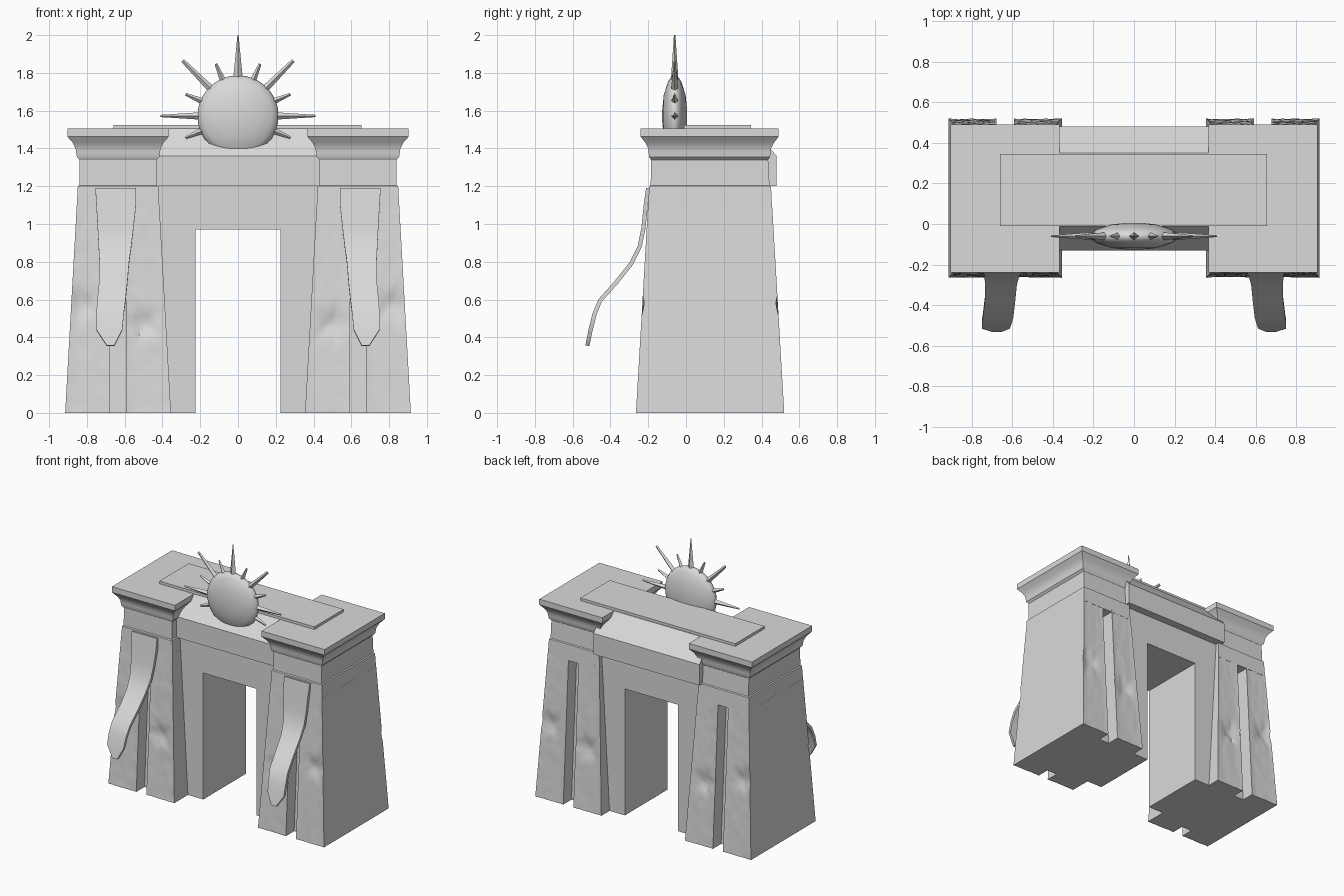
import bpy, bmesh, math, random
from mathutils import Vector

if "Cube" in bpy.data.objects:
    bpy.data.objects.remove(bpy.data.objects["Cube"])

random.seed(4)
stone = bpy.data.materials.new("grey stone")
stone.diffuse_color = (0.7, 0.7, 0.7, 1)
stone.use_nodes = True
stone.node_tree.nodes["Principled BSDF"].inputs["Base Color"].default_value = stone.diffuse_color


def finish(name, bm, angle=35):
    bmesh.ops.recalc_face_normals(bm, faces=bm.faces)
    me = bpy.data.meshes.new(name)
    bm.to_mesh(me)
    bm.free()
    ob = bpy.data.objects.new(name, me)
    bpy.context.collection.objects.link(ob)
    me.materials.append(stone)
    bpy.ops.object.select_all(action='DESELECT')
    ob.select_set(True)
    bpy.context.view_layer.objects.active = ob
    bpy.ops.object.shade_smooth_by_angle(angle=math.radians(angle))
    return ob


def loft(name, rings, angle=35):
    """Skin equal-length closed rings and cap both ends."""
    bm = bmesh.new()
    vs = [[bm.verts.new(p) for p in r] for r in rings]
    n = len(rings[0])
    for a, b in zip(vs, vs[1:]):
        for i in range(n):
            j = (i + 1) % n
            bm.faces.new((a[i], a[j], b[j], b[i]))
    bm.faces.new(vs[0])
    bm.faces.new(vs[-1])
    return finish(name, bm, angle)


def lerp(a, b, t):
    return a + (b - a) * t


CX, SLOT, DEPTH = 0.635, 0.043, 0.10


def dent(x, z):
    """Star-shaped impact marks either side of the slot."""
    d = 0
    for cx, cz in ((0.82, 0.57), (0.50, 0.47)):
        r, a = math.hypot(x - cx, z - cz), math.atan2(z - cz, x - cx)
        R = 0.085 + 0.03 * math.cos(5 * a)
        d = max(d, 0.03 * max(0, 1 - r / R))
    return d


def tower_ring(s, z):
    """Tapered section with a slot in its front and back face."""
    t = z / 1.2
    hx, yf, yb = lerp(0.28, 0.213, t), lerp(-0.265, -0.195, t), lerp(0.52, 0.45, t)
    n = 9
    xs = [lerp(CX - hx, CX - SLOT, i / n) for i in range(n + 1)]
    xs2 = [lerp(CX + SLOT, CX + hx, i / n) for i in range(n + 1)]

    def wall(line, y, inward):
        return [(x, y + inward * (dent(x, z) + (random.uniform(0, 0.005) if 0 < i < n else 0)), z)
                for i, x in enumerate(line)]
    pts = wall(xs, yf, 1) + [(CX - SLOT, yf + DEPTH, z), (CX + SLOT, yf + DEPTH, z)] + wall(xs2, yf, 1)
    pts += wall(xs2[::-1], yb, -1) + [(CX + SLOT, yb - DEPTH, z), (CX - SLOT, yb - DEPTH, z)]
    pts += wall(xs[::-1], yb, -1)
    return [(s * x, y, z) for x, y, z in pts]


def rect_ring(s, z, hx, yf, yb):
    return [(s * (CX + a * hx), y, z) for a, y in ((-1, yf), (1, yf), (1, yb), (-1, yb))]


for s, side in ((-1, "left"), (1, "right")):
    # slotted tower shaft
    levels = [1.1 * i / 32 for i in range(33)]
    loft(side + "_tower", [tower_ring(s, z) for z in levels])

    # neck, band and flared cornice
    prof = [(1.08, 0.219, -0.201, 0.456), (1.20, 0.213, -0.195, 0.45), (1.205, 0.205, -0.187, 0.442),
            (1.34, 0.203, -0.185, 0.435), (1.355, 0.218, -0.195, 0.445), (1.38, 0.222, -0.198, 0.448),
            (1.40, 0.225, -0.20, 0.45), (1.43, 0.24, -0.215, 0.465), (1.455, 0.262, -0.235, 0.485),
            (1.462, 0.268, -0.24, 0.49), (1.505, 0.268, -0.24, 0.49)]
    loft(side + "_cornice", [rect_ring(s, *p) for p in prof], 30)

    # gate jamb beside the opening
    jamb = [(0.225, -0.10), (0.5, -0.10), (0.5, 0.42), (0.225, 0.42)]
    loft(side + "_jamb", [[(s * x, y, z) for x, y in jamb] for z in (0, 1.0)])

    # hanging banner blown forward: inner x, outer x, y, z
    path = [(0.54, 0.755, -0.200, 1.19), (0.54, 0.75, -0.213, 1.10), (0.553, 0.743, -0.225, 0.98),
            (0.565, 0.738, -0.245, 0.88), (0.577, 0.733, -0.29, 0.79), (0.585, 0.735, -0.37, 0.69),
            (0.595, 0.745, -0.455, 0.595), (0.605, 0.75, -0.485, 0.52), (0.612, 0.75, -0.505, 0.44),
            (0.655, 0.695, -0.522, 0.355)]
    rings = []
    for i, (a, b, y, z) in enumerate(path):
        p, q = path[max(i - 1, 0)], path[min(i + 1, len(path) - 1)]
        t = Vector((0, q[2] - p[2], q[3] - p[3])).normalized()
        ny, nz = -t.z * 0.011, t.y * 0.011
        rings.append([(s * x, y + k * ny, z + k * nz) for x, k in ((a, 1), (b, 1), (b, -1), (a, -1))])
    loft(side + "_banner", rings, 40)

# lintel over the opening
loft("lintel", [[(x, y, z) for y, z in ((-0.10, 0.97), (0.42, 0.97), (0.42, 1.22), (-0.10, 1.22))]
                for x in (-0.5, 0.5)])

# projecting band with a sloped top
band = [(-0.13, 1.20), (0.48, 1.20), (0.48, 1.36), (0.35, 1.505), (-0.01, 1.505), (-0.13, 1.36)]
loft("gate_band", [[(x, y, z) for y, z in band] for x in (-0.45, 0.45)], 20)

# roof slab running across both towers
slab = [(-0.66, -0.01), (0.655, -0.01), (0.655, 0.345), (-0.66, 0.345)]
loft("roof_slab", [[(x, y, z) for x, y in slab] for z in (1.48, 1.525)])

# lens-shaped sun disc
SY, SZ = -0.06, 1.572
lens = [(0.03, -0.066), (0.11, -0.058), (0.18, -0.036), (0.207, -0.018), (0.215, 0),
        (0.207, 0.018), (0.18, 0.036), (0.11, 0.058), (0.03, 0.066)]
loft("sun_disc", [[(r * math.cos(a), SY + d, SZ + r * math.sin(a))
                   for a in (2 * math.pi * i / 32 for i in range(32))] for r, d in lens], 50)

# sun rays: angle, tip radius, base half width, tip half width
rays = [(90, 0.428, 0.026, 0.003), (45, 0.415, 0.020, 0.010), (135, 0.415, 0.020, 0.010),
        (0, 0.41, 0.020, 0.006), (180, 0.41, 0.020, 0.006)]
for a in (67, 113, 22.5, 157.5, -22.5, 202.5, -43, 223):
    rays.append((a, 0.30, 0.018, 0.007))
for i, (deg, tip, w0, w1) in enumerate(rays):
    a = math.radians(deg)
    u, v = Vector((math.cos(a), 0, math.sin(a))), Vector((-math.sin(a), 0, math.cos(a)))
    c = Vector((0, SY, SZ))
    rings = [[c + u * r + v * w + Vector((0, d, 0)) for w, d in ((-w_, 0), (0, -d_), (w_, 0), (0, d_))]
             for r, w_, d_ in ((0.19, w0, 0.02), (tip, w1, 0.004))]
    loft("sun_ray_%d" % (i + 1), rings, 20)
